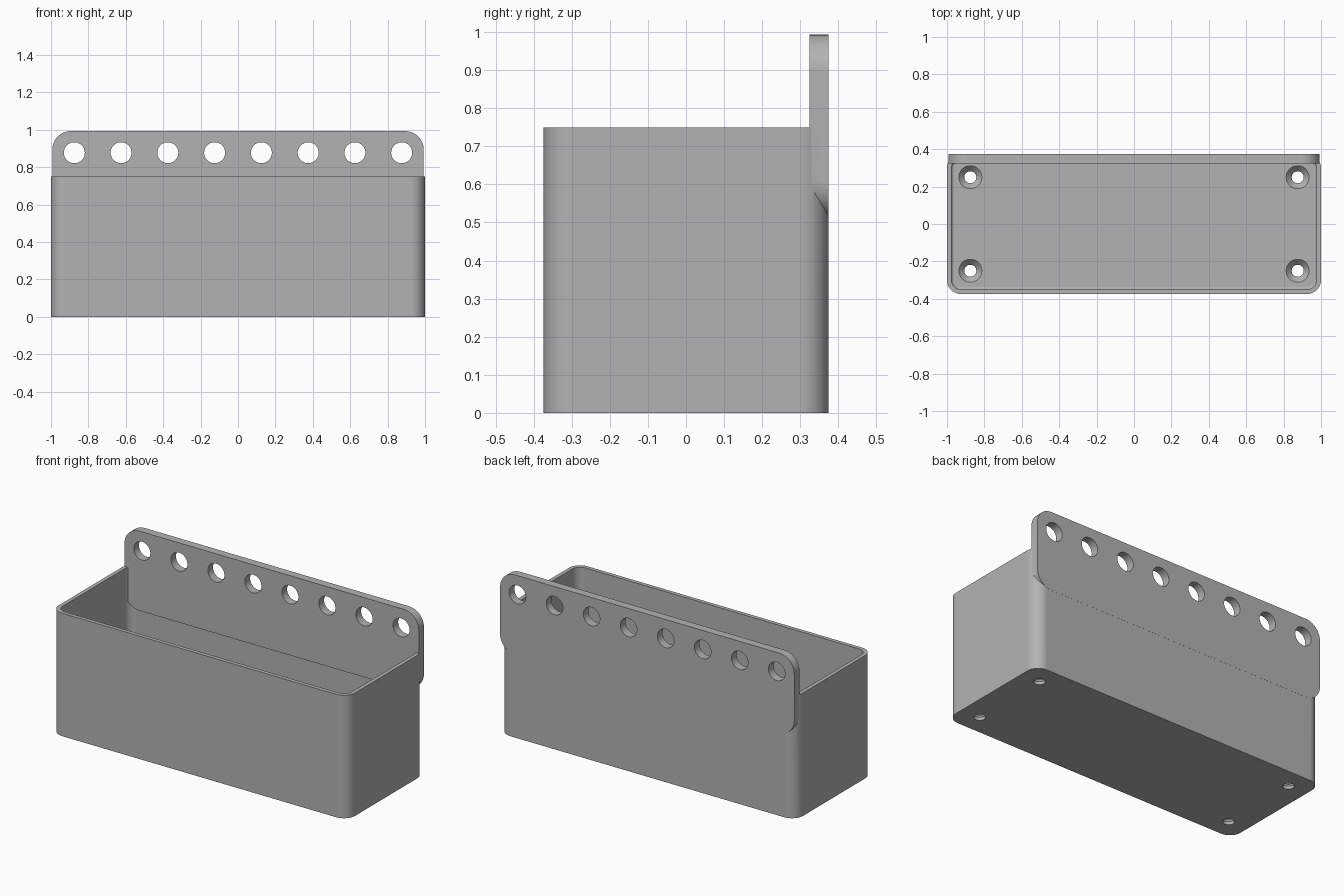
import bpy, bmesh, math
from mathutils import Matrix, Vector

cube = bpy.data.objects.get("Cube")
if cube:
    bpy.data.objects.remove(cube, do_unlink=True)

grey = bpy.data.materials.new("light grey")
grey.use_nodes = True
colour = (0.45, 0.45, 0.45, 1)
grey.diffuse_color = colour
grey.node_tree.nodes["Principled BSDF"].inputs["Base Color"].default_value = colour

HALF_X, HALF_Y, HEIGHT = 1.0, 0.374, 0.75
WALL, FLOOR = 0.024, 0.05
UPRIGHT = Matrix.Rotation(math.pi / 2, 4, "X")  # local z points to -y


def add_object(name, bm, matrix=None):
    bm.transform(matrix or Matrix())
    bmesh.ops.recalc_face_normals(bm, faces=bm.faces)
    mesh = bpy.data.meshes.new(name)
    bm.to_mesh(mesh)
    bm.free()
    mesh.materials.append(grey)
    obj = bpy.data.objects.new(name, mesh)
    bpy.context.collection.objects.link(obj)
    return obj


def rounded_block(name, hx, hy, radius, z0, z1, matrix=None, fillet=0, steps=12):
    """Rounded rectangle extruded along z, with an optional fillet at the bottom."""
    bm = bmesh.new()
    verts = []
    for q, (sx, sy) in enumerate(((1, 1), (-1, 1), (-1, -1), (1, -1))):
        for i in range(steps + 1):
            a = math.pi / 2 * (q + i / steps)
            verts.append(bm.verts.new((sx * (hx - radius) + radius * math.cos(a),
                                       sy * (hy - radius) + radius * math.sin(a), z0)))
    base = bm.faces.new(verts)
    top = bmesh.ops.extrude_face_region(bm, geom=[base], use_keep_orig=True)["geom"]
    bmesh.ops.translate(bm, verts=[g for g in top if isinstance(g, bmesh.types.BMVert)],
                        vec=(0, 0, z1 - z0))
    if fillet:
        bmesh.ops.recalc_face_normals(bm, faces=bm.faces)
        bmesh.ops.bevel(bm, geom=list(base.edges), offset=fillet, segments=4,
                        profile=0.5, affect="EDGES")
    return add_object(name, bm, matrix)


def cone(name, r_low, r_high, depth, matrix):
    bm = bmesh.new()
    bmesh.ops.create_cone(bm, cap_ends=True, segments=40, radius1=r_low,
                          radius2=r_high, depth=depth)
    return add_object(name, bm, matrix)


def combine(target, other, operation):
    """Apply a boolean and discard the helper."""
    mod = target.modifiers.new("combine", "BOOLEAN")
    mod.operation, mod.solver, mod.object = operation, "EXACT", other
    bpy.context.view_layer.objects.active = target
    bpy.ops.object.modifier_apply(modifier=mod.name)
    bpy.data.objects.remove(other, do_unlink=True)


# Open tray
tray = rounded_block("storage_tray", HALF_X, HALF_Y, 0.075, 0, HEIGHT)
cavity = rounded_block("cavity_cutter", HALF_X - WALL, HALF_Y - WALL, 0.052,
                       FLOOR, HEIGHT + 0.1, fillet=0.015)
combine(tray, cavity, "DIFFERENCE")

# Countersunk screw holes in the floor
for x in (-0.875, 0.875):
    for y in (-0.25, 0.25):
        combine(tray, cone("screw_cutter", 0.032, 0.032, 0.3,
                           Matrix.Translation((x, y, 0))), "DIFFERENCE")
        combine(tray, cone("countersink_cutter", 0.032, 0.062, 0.032,
                           Matrix.Translation((x, y, FLOOR - 0.0155))), "DIFFERENCE")

# Back plate with a row of round holes
plate = rounded_block("back_plate", 0.993, 0.243, 0.1, -0.025, 0.025,
                      Matrix.Translation((0, HALF_Y - 0.0245, 0.75)) @ UPRIGHT)
for i in range(8):
    place = Matrix.Translation((-0.875 + 0.25 * i, HALF_Y, 0.877)) @ UPRIGHT
    combine(plate, cone("hole_cutter", 0.056, 0.056, 0.3, place), "DIFFERENCE")
combine(tray, plate, "UNION")

# Smooth the round corners and keep the flat faces clean
bpy.ops.object.select_all(action="DESELECT")
tray.select_set(True)
bpy.context.view_layer.objects.active = tray
bpy.ops.object.shade_smooth_by_angle(angle=math.radians(30))
weighted = tray.modifiers.new("clean_normals", "WEIGHTED_NORMAL")
weighted.keep_sharp = True
